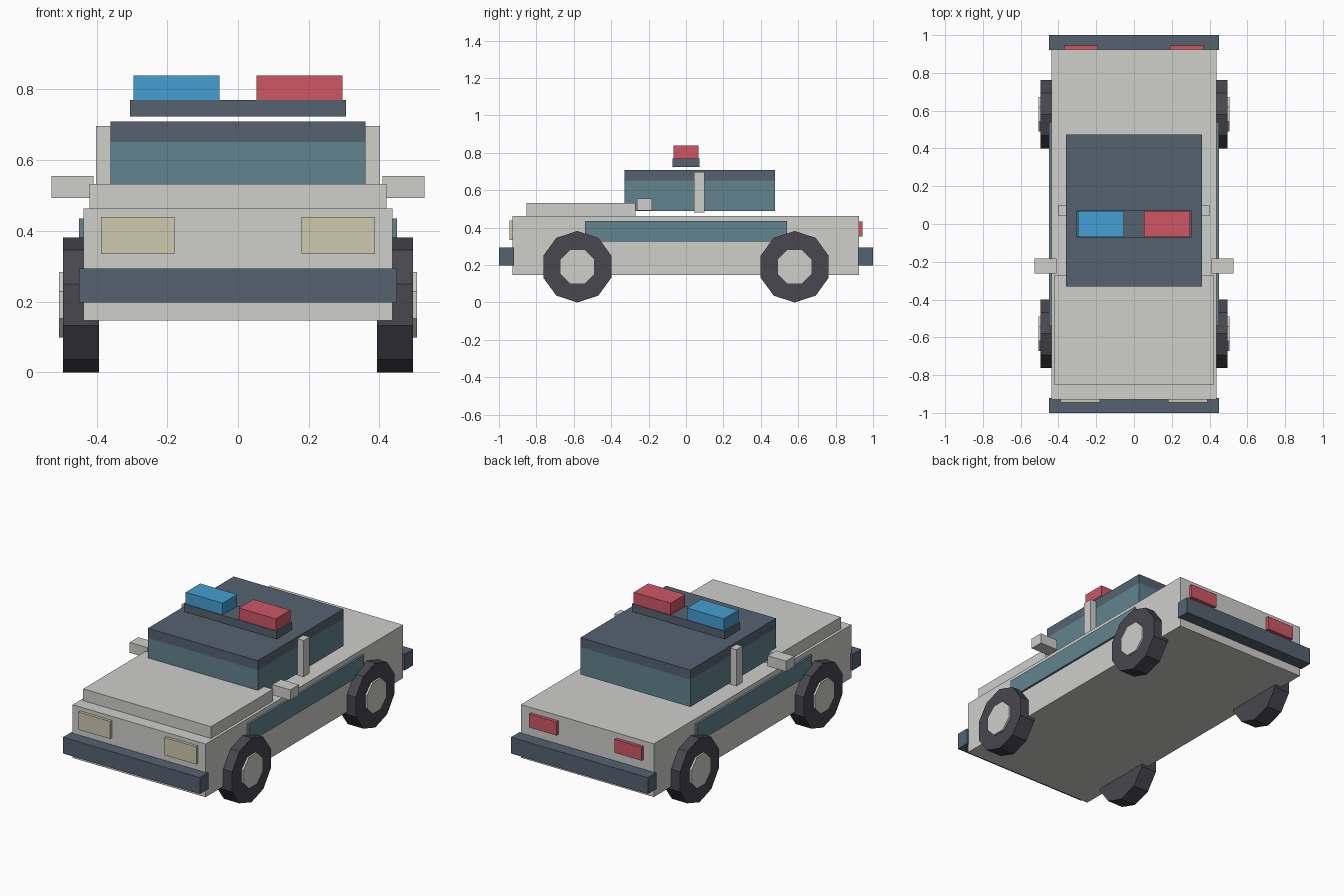
import bpy
import bmesh
from math import pi
from mathutils import Matrix, Vector

cube = bpy.data.objects.get("Cube")
if cube:
    bpy.data.objects.remove(cube, do_unlink=True)


def material(name, rgb):
    m = bpy.data.materials.new(name)
    m.use_nodes = True
    colour = (*rgb, 1)
    m.diffuse_color = colour
    m.node_tree.nodes["Principled BSDF"].inputs["Base Color"].default_value = colour
    return m


PAINT = material("pale grey paint", (0.62, 0.62, 0.60))
SLATE = material("slate trim", (0.09, 0.124, 0.163))
GLASS = material("teal glass", (0.124, 0.228, 0.273))
RUBBER = material("dark rubber", (0.065, 0.063, 0.078))
CREAM = material("cream headlight", (0.62, 0.58, 0.42))
RED = material("red light", (0.62, 0.095, 0.13))
BLUE = material("blue light", (0.06, 0.345, 0.64))


def finish(name, bm, mat):
    bmesh.ops.recalc_face_normals(bm, faces=bm.faces)
    mesh = bpy.data.meshes.new(name)
    bm.to_mesh(mesh)
    bm.free()
    mesh.materials.append(mat)
    obj = bpy.data.objects.new(name, mesh)
    bpy.context.collection.objects.link(obj)
    return obj


def box(name, mat, x, y, z):
    """Box between the given (low, high) limits on each axis."""
    low, high = map(Vector, zip(x, y, z))
    bm = bmesh.new()
    bmesh.ops.create_cube(bm, size=1)
    bmesh.ops.scale(bm, vec=high - low, verts=bm.verts)
    bmesh.ops.translate(bm, vec=(low + high) / 2, verts=bm.verts)
    return finish(name, bm, mat)


def centred(name, mat, half, y, z):
    return box(name, mat, (-half, half), y, z)


def pair(name, mat, x, y, z):
    """Matching boxes on the left (+x) and right (-x)."""
    box("left_" + name, mat, x, y, z)
    box("right_" + name, mat, (-x[1], -x[0]), y, z)


def disc(name, mat, sides, radius, x, y, z, turn=0):
    """Polygonal disc with its axle along x."""
    bm = bmesh.new()
    bmesh.ops.create_cone(bm, cap_ends=True, segments=sides, radius1=radius,
                          radius2=radius, depth=x[1] - x[0])
    rot = Matrix.Rotation(turn, 4, "X") @ Matrix.Rotation(pi / 2, 4, "Y")
    bmesh.ops.transform(bm, matrix=rot, verts=bm.verts)
    bmesh.ops.translate(bm, vec=(sum(x) / 2, y, z), verts=bm.verts)
    return finish(name, bm, mat)


# Body and bonnet
centred("body", PAINT, 0.437, (-0.928, 0.925), (0.147, 0.463))
centred("bonnet", PAINT, 0.42, (-0.853, -0.27), (0.45, 0.533))
pair("side_panel", GLASS, (0.42, 0.449), (-0.54, 0.54), (0.325, 0.435))

# Cabin, sitting slightly above the body
centred("cabin_glass", GLASS, 0.361, (-0.33, 0.475), (0.49, 0.652))
centred("roof", SLATE, 0.361, (-0.33, 0.475), (0.652, 0.709))
pair("door_pillar", PAINT, (0.35, 0.401), (0.043, 0.10), (0.48, 0.697))
pair("mirror", PAINT, (0.409, 0.528), (-0.263, -0.183), (0.493, 0.555))

# Bumpers and lamps
centred("front_bumper", SLATE, 0.45, (-1.0, -0.92), (0.197, 0.294))
centred("rear_bumper", SLATE, 0.45, (0.92, 1.0), (0.197, 0.294))
pair("headlight", CREAM, (0.179, 0.388), (-0.945, -0.91), (0.335, 0.439))
pair("tail_light", RED, (0.19, 0.37), (0.91, 0.944), (0.352, 0.432))

# Roof light bar
centred("light_bar", SLATE, 0.305, (-0.072, 0.072), (0.724, 0.77))
box("left_beacon", RED, (0.053, 0.296), (-0.068, 0.068), (0.77, 0.84))
box("right_beacon", BLUE, (-0.296, -0.053), (-0.068, 0.068), (0.77, 0.84))

# Wheels with flat hubs
for end, y in (("front", -0.581), ("rear", 0.581)):
    for side, s in (("left", 1), ("right", -1)):
        name = f"{end}_{side}"
        tyre = sorted((s * 0.393, s * 0.495))
        hub = sorted((s * 0.40, s * 0.506))
        disc(name + "_tyre", RUBBER, 10, 0.191, tyre, y, 0.191, pi / 2)
        disc(name + "_hub", PAINT, 8, 0.1, hub, y, 0.191, pi / 8)

# Turn each tyre so that it rests on one corner
for obj in bpy.context.collection.objects:
    if obj.name.endswith("_tyre"):
        lowest = min(v.co.z for v in obj.data.vertices)
        if lowest > 0.005:
            c = Vector((0, -0.581 if obj.name.startswith("front") else 0.581, 0.191))
            obj.data.transform(Matrix.Translation(c) @ Matrix.Rotation(pi / 10, 4, "X")
                               @ Matrix.Translation(-c))
